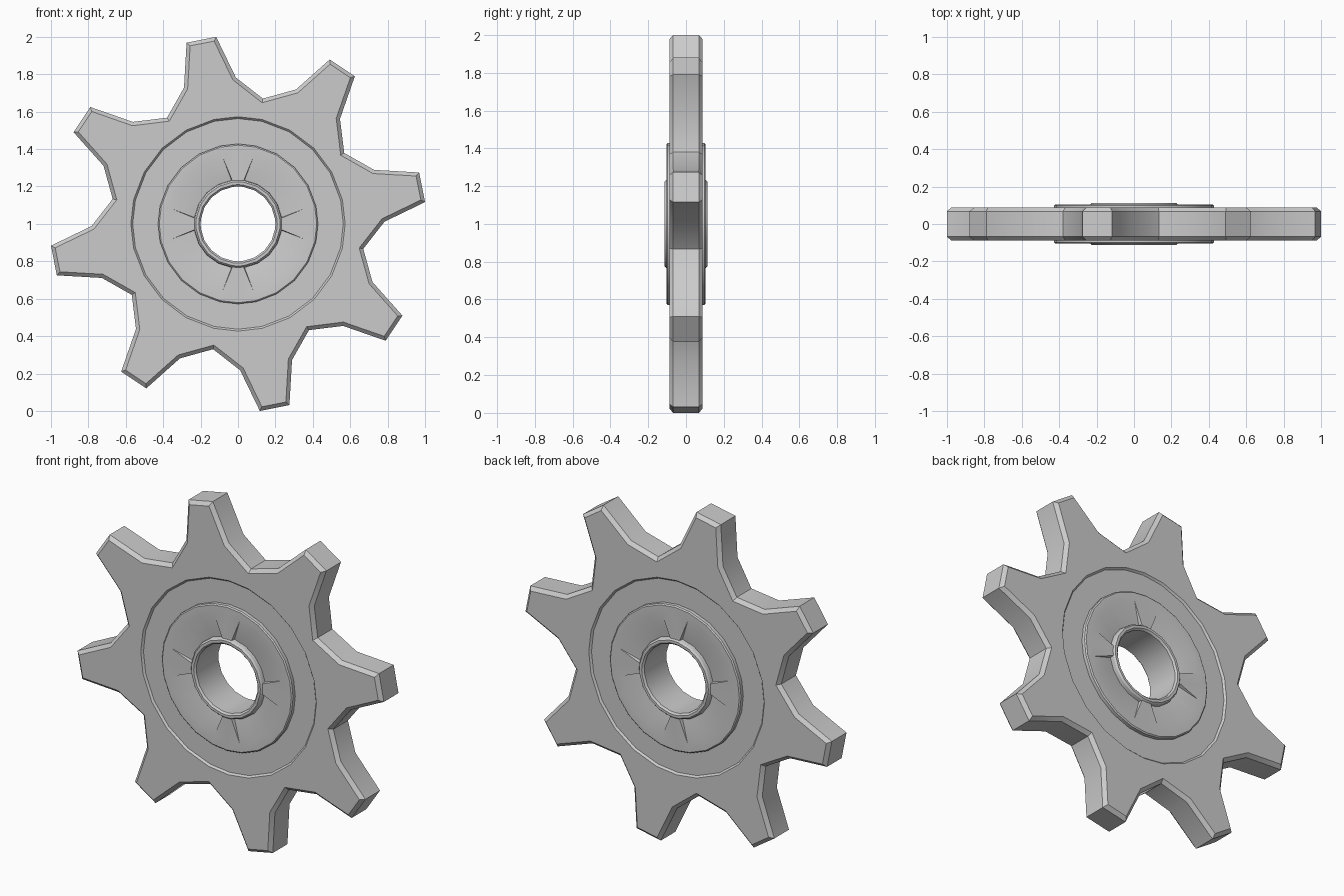
import bpy, bmesh
from math import sin, cos, radians
from mathutils import Vector

if "Cube" in bpy.data.objects:
    bpy.data.objects.remove(bpy.data.objects["Cube"])

CENTRE_Z = 1.0
RIM = 0.573          # radius of the plate opening
FACE_Y = 0.088       # half thickness of the toothed plate
CHAMFER = 0.02


def polar(r, deg):
    return Vector((r * cos(radians(deg)), r * sin(radians(deg))))


def column_angles(edge):
    """24 angles: each quadrant has a spoke centre, then five pocket columns."""
    step = (90 - 2 * edge) / 4
    return [q * 90 + a for q in range(4)
            for a in [0] + [edge + i * step for i in range(5)]]


def offset(points, d):
    """Mitred inset of a counter-clockwise closed outline."""
    out = []
    for i, p in enumerate(points):
        e1 = (p - points[i - 1]).normalized()
        e2 = (points[(i + 1) % len(points)] - p).normalized()
        n1, n2 = Vector((-e1.y, e1.x)), Vector((-e2.y, e2.x))
        out.append(p + (n1 + n2) * d / (1 + n1.dot(n2)))
    return out


def finish(bm, name, angle):
    bmesh.ops.remove_doubles(bm, verts=bm.verts[:], dist=1e-5)
    bmesh.ops.recalc_face_normals(bm, faces=bm.faces[:])
    mesh = bpy.data.meshes.new(name)
    bm.to_mesh(mesh)
    bm.free()
    ob = bpy.data.objects.new(name, mesh)
    ob.location.z = CENTRE_Z
    bpy.context.collection.objects.link(ob)
    bpy.ops.object.select_all(action='DESELECT')
    bpy.context.view_layer.objects.active = ob
    ob.select_set(True)
    bpy.ops.object.shade_smooth_by_angle(angle=radians(angle))
    return ob


OUTER = column_angles(13)
INNER = column_angles(7.5)
FLOOR = column_angles(8.5)

# Toothed plate: eight teeth, chamfered edges, round opening
outline = []
for k in range(8):
    mid = 11.25 + 45 * k
    outline += [polar(0.783, mid - 10.4), polar(1.0068, mid - 4.6),
                polar(1.0068, mid + 4.6), polar(0.783, mid + 10.4),
                polar(0.683, mid + 22.5)]
inset = offset(outline, CHAMFER)
opening = [polar(RIM, a) for a in OUTER]

bm = bmesh.new()


def add_loop(points, y):
    return [bm.verts.new((p.x, y, p.y)) for p in points]


def bridge(a, b):
    for i in range(len(a)):
        j = (i + 1) % len(a)
        bm.faces.new((a[i], a[j], b[j], b[i]))


loops = [add_loop(inset, -FACE_Y), add_loop(outline, CHAMFER - FACE_Y),
         add_loop(outline, FACE_Y - CHAMFER), add_loop(inset, FACE_Y)]
for a, b in zip(loops, loops[1:]):
    bridge(a, b)
for y, rim in ((-FACE_Y, loops[0]), (FACE_Y, loops[3])):
    hole = add_loop(opening, y)
    edges = []
    for loop in (rim, hole):
        for i, v in enumerate(loop):
            w = loop[i - 1]
            edges.append(bm.edges.get((v, w)) or bm.edges.new((v, w)))
    bmesh.ops.triangle_fill(bm, use_beauty=True, use_dissolve=False,
                            edges=edges, normal=(0, y, 0))
finish(bm, "toothed_plate", 30)

# Hub: recessed ring, raised disc, four sloping pockets, bore collar
bm = bmesh.new()


def face(points):
    bm.faces.new([bm.verts.new(p) for p in points])


def pt(r, y, angles, i):
    p = polar(r, angles[i % 24])
    return Vector((p.x, y, p.y))


def band(rows, angles, s):
    for (r1, y1), (r2, y2) in zip(rows, rows[1:]):
        for i in range(24):
            face([pt(r1, s * y1, angles, i), pt(r1, s * y1, angles, i + 1),
                  pt(r2, s * y2, angles, i + 1), pt(r2, s * y2, angles, i)])


DISC_Y, FLOOR_Y = 0.104, 0.082
for s in (-1, 1):
    band([(RIM, FACE_Y), (0.563, 0.077), (0.428, 0.077), (0.428, 0.098),
          (0.421, DISC_Y), (0.37, DISC_Y)], OUTER, s)
    band([(0.233, DISC_Y), (0.225, 0.113), (0.21, 0.113), (0.2, 0.103),
          (0.2, 0)], INNER, s)
    for i in range(24):
        a, b = pt(0.37, s * DISC_Y, OUTER, i), pt(0.37, s * DISC_Y, OUTER, i + 1)
        c, d = pt(0.233, s * DISC_Y, INNER, i + 1), pt(0.233, s * DISC_Y, INNER, i)
        col = i % 6
        if col in (0, 5):                       # spoke
            face([a, b, c, d])
            continue
        fc = pt(0.236, s * FLOOR_Y, FLOOR, i + 1)
        fd = pt(0.236, s * FLOOR_Y, FLOOR, i)
        face([a, b, fc, fd])                    # sloping pocket floor
        face([fd, fc, c, d])                    # wall against the collar
        if col == 1:
            face([a, fd, d])                    # pocket side walls
        if col == 4:
            face([b, c, fc])
finish(bm, "hub", 25)
